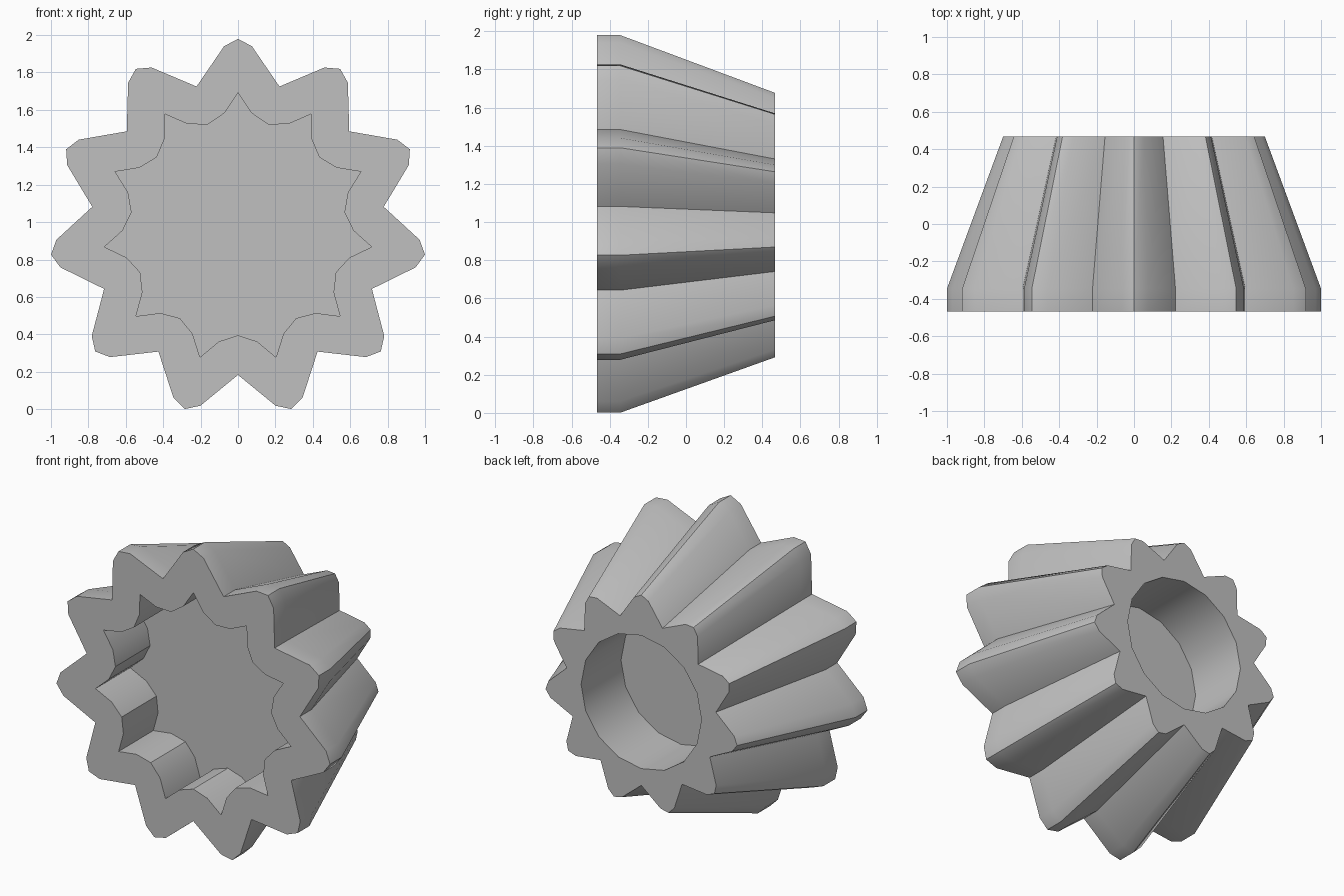
import bpy
import bmesh
from math import sin, cos, pi, radians

old = bpy.data.objects.get("Cube")
if old:
    bpy.data.objects.remove(old)

TEETH = 11
CENTRE_Z = 0.97
FRONT, BACK = -0.467, 0.467
BAND_END = -0.345
RECESS_FLOOR = -0.105
HOLE_FLOOR = 0.05

# Material
metal = bpy.data.materials.new("plain grey")
metal.use_nodes = True
grey = (0.53, 0.53, 0.53, 1)
metal.diffuse_color = grey
metal.node_tree.nodes["Principled BSDF"].inputs["Base Color"].default_value = grey

bm = bmesh.new()


def toothed_ring(y, tip, shoulder, valley, spread, scale=1.0):
    """One outline of the gear: tip, shoulder, valley, shoulder per tooth."""
    ring = []
    step = 2 * pi / TEETH
    for i in range(TEETH):
        for radius, offset in ((tip, 0), (shoulder, spread),
                               (valley, step / 2), (shoulder, step - spread)):
            a = i * step + offset
            r = radius * scale
            ring.append(bm.verts.new((r * sin(a), y, CENTRE_Z + r * cos(a))))
    return ring


def round_ring(y, radius, count):
    return [bm.verts.new((radius * sin(2 * pi * i / count), y,
                          CENTRE_Z + radius * cos(2 * pi * i / count)))
            for i in range(count)]


def join(a, b):
    n = len(a)
    for i in range(n):
        j = (i + 1) % n
        bm.faces.new((a[i], a[j], b[j], b[i]))


def rim_edges(ring):
    return [bm.edges.get((ring[i - 1], ring[i])) for i in range(len(ring))]


# Toothed outside: straight front band, then a taper to the back
outer = (1.01, 0.973, 0.787, radians(4.4))
front = toothed_ring(FRONT, *outer)
band = toothed_ring(BAND_END, *outer)
back = toothed_ring(BACK, *outer, scale=0.7)
join(front, band)
join(band, back)

# Toothed recess in the front
inner = (0.722, 0.617, 0.575, radians(6.8))
recess_rim = toothed_ring(FRONT, *inner)
recess_floor = toothed_ring(RECESS_FLOOR, *inner)
join(front, recess_rim)
join(recess_rim, recess_floor)
bm.faces.new(recess_floor)

# Round blind hole in the back
hole_rim = round_ring(BACK, 0.44, 16)
hole_floor = round_ring(HOLE_FLOOR, 0.44, 16)
join(hole_rim, hole_floor)
bm.faces.new(hole_floor)
bmesh.ops.triangle_fill(bm, use_beauty=True,
                        edges=rim_edges(back) + rim_edges(hole_rim))
bmesh.ops.recalc_face_normals(bm, faces=bm.faces)

mesh = bpy.data.meshes.new("bevel_gear")
bm.to_mesh(mesh)
bm.free()
mesh.materials.append(metal)
gear = bpy.data.objects.new("bevel_gear", mesh)
bpy.context.collection.objects.link(gear)

# Smooth flanks, crisp tips and valleys
bpy.ops.object.select_all(action="DESELECT")
gear.select_set(True)
bpy.context.view_layer.objects.active = gear
bpy.ops.object.shade_smooth_by_angle(angle=radians(30))
